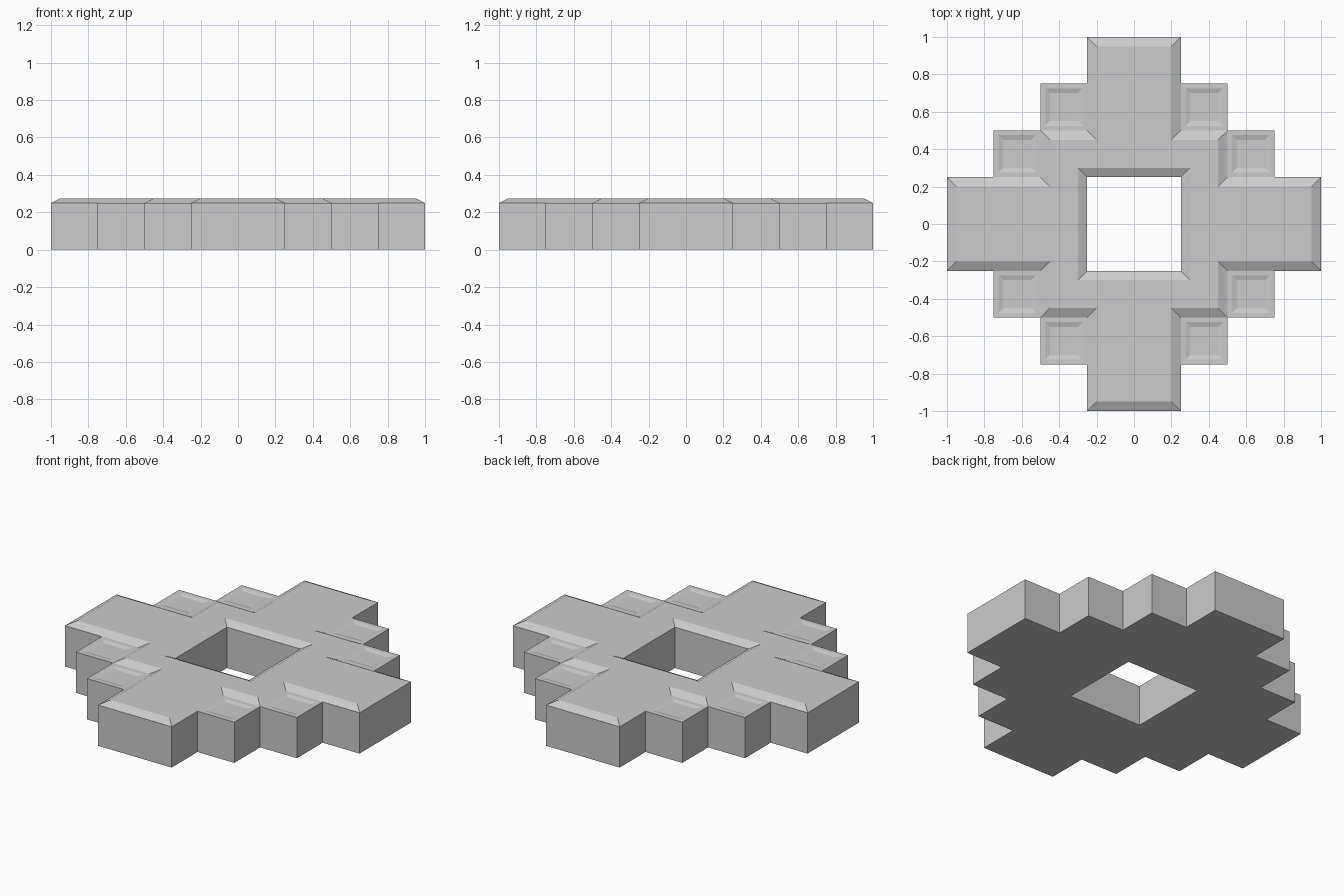
import bpy, bmesh

if "Cube" in bpy.data.objects:
    bpy.data.objects.remove(bpy.data.objects["Cube"])

CELL, HEIGHT = 0.25, 0.25
BEVEL, RAISE = 0.05, 0.025      # chamfered cross on top
RIM, PIT = 0.025, 0.0075        # shallow recessed corner panels


def ring_index(face):
    """Cell distance from the centre along x and y, smallest first."""
    c = face.calc_center_median()
    return tuple(sorted((int(abs(c.x) / CELL), int(abs(c.y) / CELL))))


bm = bmesh.new()

# Stepped footprint with a square hole, cut from an 8 x 8 grid
bmesh.ops.create_grid(bm, x_segments=8, y_segments=8, size=1)
outside = [f for f in bm.faces
           if sum(ring_index(f)) > 3 or ring_index(f) == (0, 0)]
bmesh.ops.delete(bm, geom=outside, context='FACES')

# Solid slab
ext = bmesh.ops.extrude_face_region(bm, geom=bm.faces[:], use_keep_orig=True)
bmesh.ops.translate(bm, vec=(0, 0, HEIGHT),
                    verts=[g for g in ext['geom'] if isinstance(g, bmesh.types.BMVert)])
bmesh.ops.recalc_face_normals(bm, faces=bm.faces[:])
top = [f for f in bm.faces if f.normal.z > 0.9 and f.calc_center_median().z > HEIGHT / 2]
panels = [f for f in top if ring_index(f) == (1, 2)]
cross = [f for f in top if ring_index(f) != (1, 2)]

# Raised cross with chamfered outer and hole edges
bmesh.ops.inset_region(bm, faces=cross, thickness=BEVEL, use_even_offset=True)
for v in {v for f in cross for v in f.verts}:
    v.co.z = HEIGHT + RAISE

# Recessed corner panels: flat rim, then sloped sides
bmesh.ops.inset_individual(bm, faces=panels, thickness=RIM, use_even_offset=True)
bmesh.ops.inset_individual(bm, faces=panels, thickness=RIM, use_even_offset=True)
for v in {v for f in panels for v in f.verts}:
    v.co.z = HEIGHT - PIT

bmesh.ops.recalc_face_normals(bm, faces=bm.faces[:])
mesh = bpy.data.meshes.new("stepped_cross_plate")
bm.to_mesh(mesh)
bm.free()
bpy.context.collection.objects.link(bpy.data.objects.new("stepped_cross_plate", mesh))
